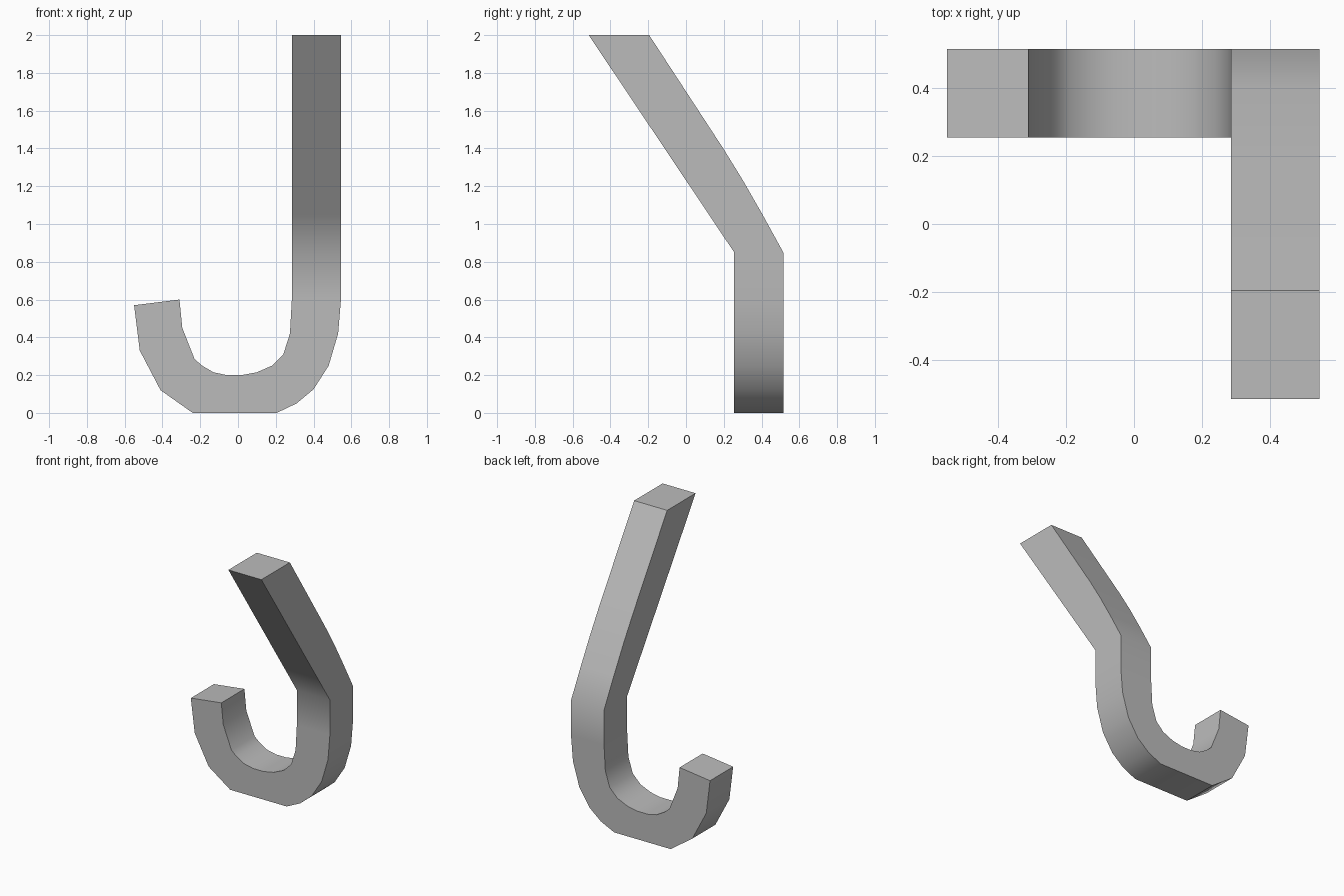
import bpy
import bmesh
import math

cube = bpy.data.objects.get("Cube")
if cube:
    bpy.data.objects.remove(cube, do_unlink=True)

# Plain grey material
grey = bpy.data.materials.new("plain_grey")
grey.use_nodes = True
color = (0.5, 0.5, 0.5, 1)
grey.diffuse_color = color
grey.node_tree.nodes["Principled BSDF"].inputs["Base Color"].default_value = color

FRONT, BACK = 0.255, 0.515   # depth of the hook
JOINT = 0.85                 # height where the shaft starts to lean

# Hook outline in x, z: outer curve, tip, then inner curve
outer = [(0.545, JOINT), (0.545, 0.6), (0.53, 0.42), (0.48, 0.25), (0.40, 0.125),
         (0.31, 0.05), (0.205, 0), (-0.24, 0), (-0.41, 0.12), (-0.52, 0.33), (-0.55, 0.57)]
inner = [(-0.31, 0.6), (-0.295, 0.45), (-0.23, 0.285), (-0.19, 0.25), (-0.13, 0.215),
         (-0.06, 0.2), (0.02, 0.2), (0.10, 0.215), (0.18, 0.25), (0.24, 0.31),
         (0.275, 0.42), (0.285, 0.6), (0.285, JOINT)]

bm = bmesh.new()
outline = bm.faces.new([bm.verts.new((x, FRONT, z)) for x, z in outer + inner])
side = bmesh.ops.extrude_face_region(bm, geom=[outline], use_keep_orig=True)
for v in side["geom"]:
    if isinstance(v, bmesh.types.BMVert):
        v.co.y = BACK

# Leaning shaft: straight front, gently curved back, level top
top = next(f for f in bm.faces if all(v.co.z > JOINT - 0.001 for v in f.verts))
for z, back in [(1.05, 0.405), (1.23, 0.302), (1.4, 0.197), (2.0, -0.195)]:
    front = FRONT - 0.77 * (z - JOINT) / (2 - JOINT)
    middle = top.calc_center_median().y
    new = bmesh.ops.extrude_discrete_faces(bm, faces=[top])
    top = new["faces"][0]
    for v in top.verts:
        v.co.y = back if v.co.y > middle else front
        v.co.z = z

bmesh.ops.recalc_face_normals(bm, faces=bm.faces)
mesh = bpy.data.meshes.new("hook")
bm.to_mesh(mesh)
bm.free()
mesh.materials.append(grey)
hook = bpy.data.objects.new("hook", mesh)
bpy.context.collection.objects.link(hook)

# Smooth curves with crisp edges
bpy.ops.object.select_all(action="DESELECT")
hook.select_set(True)
bpy.context.view_layer.objects.active = hook
bpy.ops.object.shade_smooth_by_angle(angle=math.radians(34))
